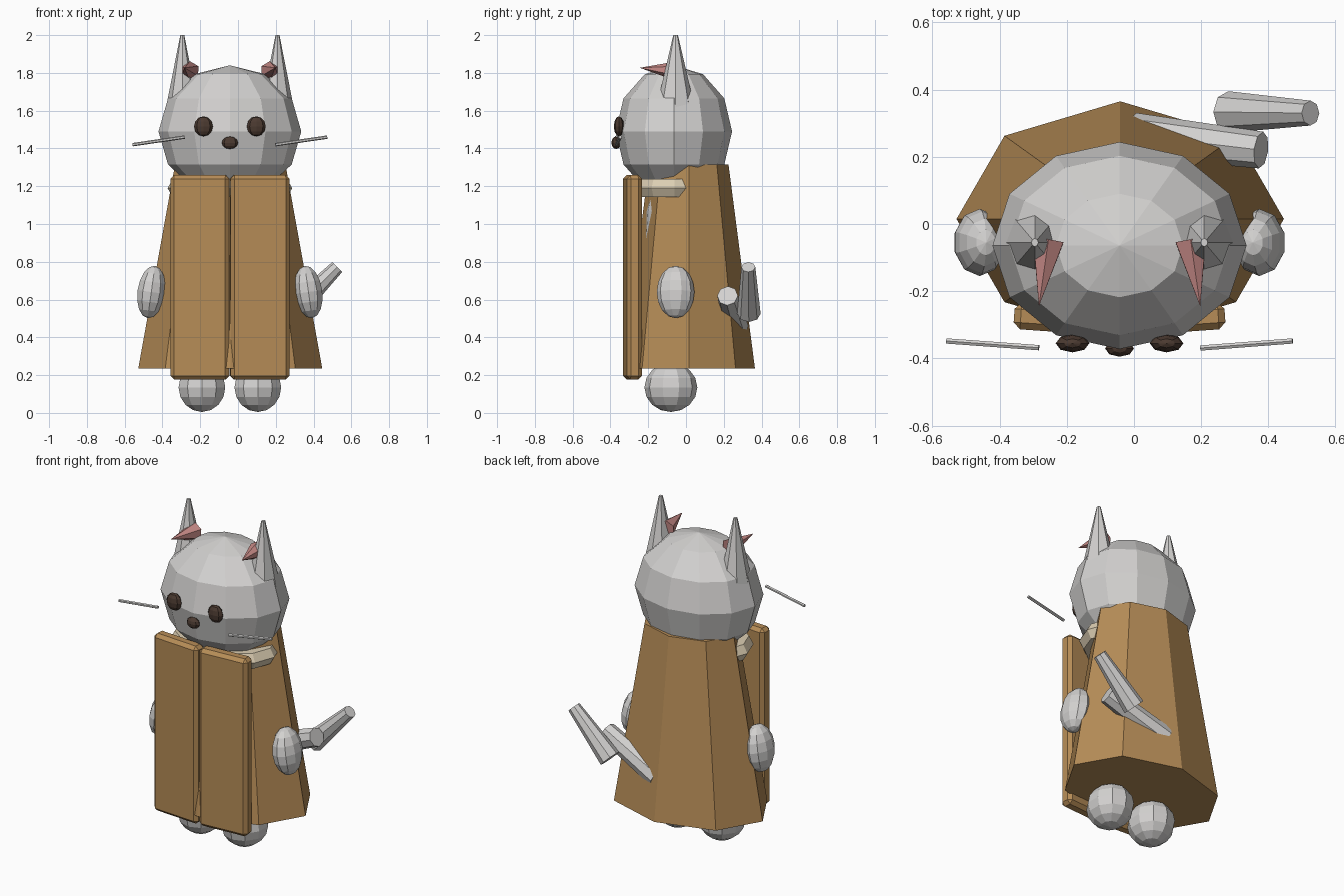
import bpy, math
from mathutils import Vector

if "Cube" in bpy.data.objects:
    bpy.data.objects.remove(bpy.data.objects["Cube"])

CX = -0.043  # symmetry line of the figure


def material(name, rgb):
    m = bpy.data.materials.new(name)
    m.diffuse_color = (*rgb, 1)
    m.use_nodes = True
    m.node_tree.nodes["Principled BSDF"].inputs["Base Color"].default_value = m.diffuse_color
    return m


FUR = material("pale_grey_fur", (0.65, 0.64, 0.63))
COAT = material("tan_cloth", (0.47, 0.265, 0.095))
CREAM = material("cream_collar", (0.72, 0.62, 0.45))
PINK = material("ear_pink", (0.58, 0.26, 0.245))
DARK = material("dark_brown", (0.07, 0.042, 0.03))


def finish(name, mat):
    ob = bpy.context.object
    ob.name = name
    ob.data.materials.append(mat)
    return ob


def ball(name, loc, size, mat, segs, rings, tilt=0):
    bpy.ops.mesh.primitive_uv_sphere_add(segments=segs, ring_count=rings, radius=1,
                                         location=loc, rotation=(0, tilt, 0))
    ob = finish(name, mat)
    ob.scale = size
    return ob


def taper(name, a, b, ra, rb, mat, sides):
    """Tapered rod from point a to point b."""
    a, b = Vector(a), Vector(b)
    d = b - a
    bpy.ops.mesh.primitive_cone_add(vertices=sides, radius1=ra, radius2=rb, depth=d.length,
                                    location=(a + b) / 2,
                                    rotation=d.to_track_quat('Z', 'Y').to_euler())
    return finish(name, mat)


# Head, and the body under the coat
ball("head", (CX, -0.064, 1.49), (0.378, 0.308, 0.35), FUR, 12, 6)
ball("body", (CX, -0.01, 0.92), (0.31, 0.218, 0.48), FUR, 16, 10)

# Eight-sided flared coat
bpy.ops.mesh.primitive_cone_add(vertices=8, radius1=1, radius2=0.6, depth=1.08,
                                location=(CX + 0.002, 0.015, 0.775))
finish("coat", COAT).scale = (0.487, 0.35, 1)

# Collar ring
bpy.ops.mesh.primitive_torus_add(major_segments=12, minor_segments=6, major_radius=0.275,
                                 minor_radius=0.055, location=(CX, -0.06, 1.19))
finish("collar", CREAM).scale = (1, 0.74, 1)

# Mirrored parts
for s, side in ((-1, "left"), (1, "right")):
    def X(d):
        return CX + s * d

    # Front coat panel, angled so the seam sits furthest forward
    bpy.ops.mesh.primitive_cube_add(size=1, location=(X(0.158), -0.283, 0.718),
                                    rotation=(0, 0, s * math.radians(4)))
    panel = finish(side + "_coat_panel", COAT)
    panel.scale = (0.312, 0.08, 1.083)
    bpy.ops.object.transform_apply(location=False, rotation=False, scale=True)
    bev = panel.modifiers.new("chamfer", 'BEVEL')
    bev.width = 0.02
    bev.segments = 1

    # Ear with pink inner cone
    bpy.ops.mesh.primitive_cone_add(vertices=8, radius1=0.09, radius2=0.011, depth=0.38,
                                    location=(X(0.252), -0.055, 1.81))
    finish(side + "_ear", FUR).scale = (0.95, 1.12, 1)
    taper(side + "_inner_ear", (X(0.212), -0.05, 1.81), (X(0.24), -0.245, 1.827),
          0.052, 0.0, PINK, 6)

    # Eye, hand and foot
    ball(side + "_eye", (X(0.14), -0.355, 1.517), (0.05, 0.027, 0.053), DARK, 8, 6)
    ball(side + "_hand", (X(0.416), -0.055, 0.64), (0.077, 0.1, 0.14), FUR, 10, 8,
         -s * math.radians(8))
    ball(side + "_foot", (X(0.148), -0.08, 0.135), (0.13, 0.14, 0.13), FUR, 10, 8)

# Nose
ball("nose", (CX, -0.37, 1.43), (0.043, 0.025, 0.033), DARK, 8, 6)

# Whiskers, both rising to the same side
taper("left_whisker", (-0.558, -0.348, 1.42), (-0.283, -0.368, 1.46), 0.009, 0.009, FUR, 6)
taper("right_whisker", (0.198, -0.369, 1.42), (0.472, -0.348, 1.46), 0.009, 0.009, FUR, 6)

# Two-piece bent tail
taper("tail_base", (0.0, 0.265, 0.46), (0.378, 0.22, 0.62), 0.066, 0.055, FUR, 8)
taper("tail_tip", (0.28, 0.333, 0.525), (0.525, 0.33, 0.772), 0.062, 0.037, FUR, 8)
